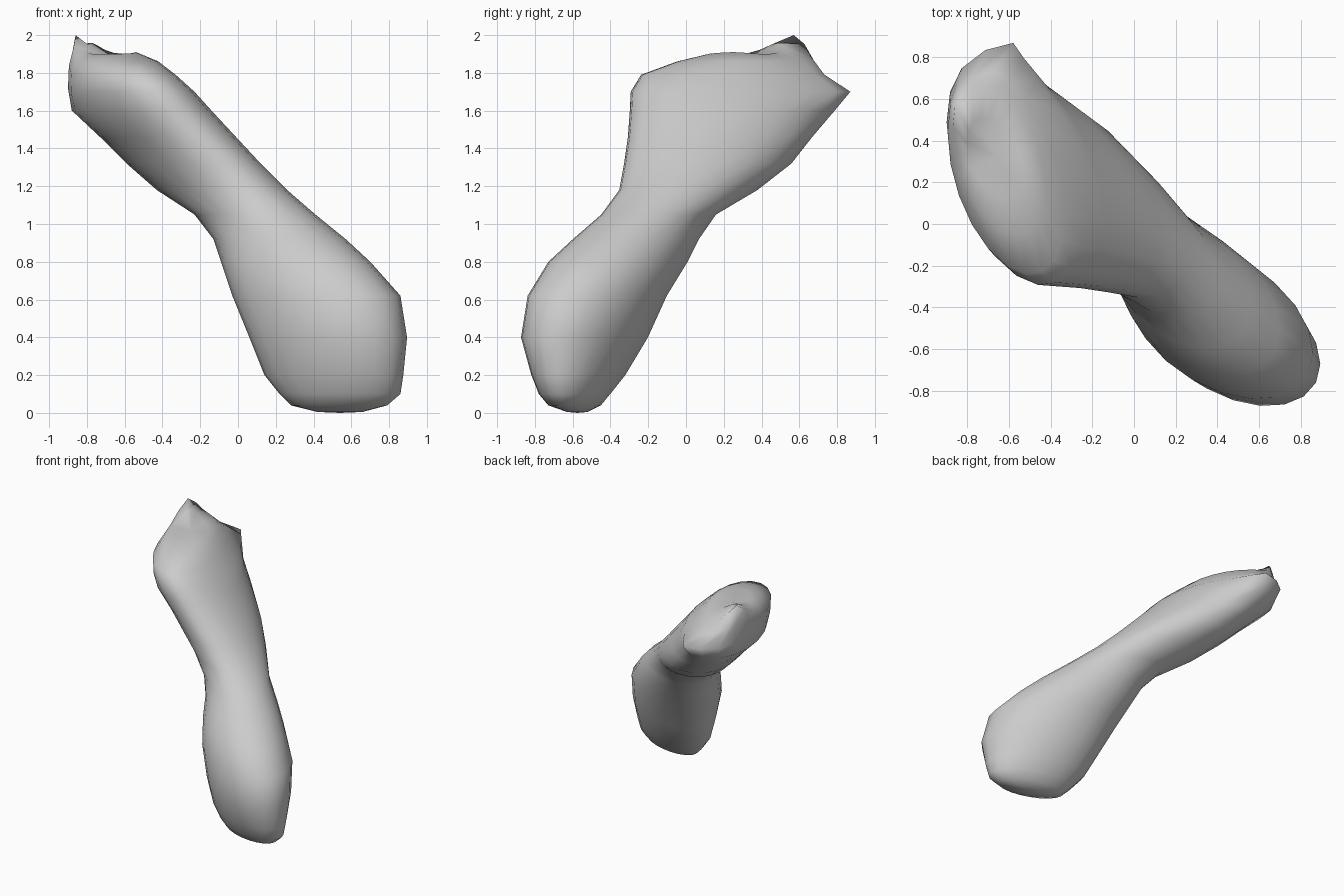
import bpy, bmesh, math
from mathutils import Vector

if "Cube" in bpy.data.objects:
    bpy.data.objects.remove(bpy.data.objects["Cube"])

# Horizontal cross-sections: z, x min, x max, y min, y max
SECTIONS = [
    (0.005, 0.42, 0.66, -0.63, -0.52),
    (0.04, 0.28, 0.79, -0.73, -0.45),
    (0.10, 0.22, 0.86, -0.78, -0.40),
    (0.20, 0.14, 0.875, -0.82, -0.32),
    (0.40, 0.06, 0.895, -0.875, -0.20),
    (0.62, -0.03, 0.86, -0.84, -0.10),
    (0.80, -0.09, 0.70, -0.73, 0.01),
    (0.92, -0.13, 0.57, -0.60, 0.07),
    (1.05, -0.23, 0.41, -0.45, 0.16),
    (1.18, -0.43, 0.26, -0.355, 0.38),
    (1.32, -0.59, 0.12, -0.33, 0.56),
    (1.46, -0.73, -0.01, -0.31, 0.67),
    (1.60, -0.88, -0.14, -0.30, 0.77),
    (1.70, -0.90, -0.23, -0.295, 0.82),
    (1.79, -0.895, -0.33, -0.24, 0.72),
    (1.86, -0.87, -0.42, -0.05, 0.65),
    (1.90, -0.80, -0.52, 0.12, 0.50),
]
SIDES = 20
SKEW = math.acos(-0.40)   # leans every section toward the back left

bm = bmesh.new()
rings = []
for z, x0, x1, y0, y1 in SECTIONS:
    ring = []
    for i in range(SIDES):
        t = 2 * math.pi * i / SIDES
        x = (x0 + x1) / 2 + (x1 - x0) / 2 * math.cos(t)
        y = (y0 + y1) / 2 + (y1 - y0) / 2 * math.cos(t - SKEW)
        ring.append(bm.verts.new((x, y, z)))
    rings.append(ring)

for a, b in zip(rings, rings[1:]):
    for i in range(SIDES):
        j = (i + 1) % SIDES
        bm.faces.new((a[i], a[j], b[j], b[i]))


# Close both ends with fans
def cap(ring, co):
    c = bm.verts.new(co)
    for i in range(SIDES):
        bm.faces.new((ring[i], ring[(i + 1) % SIDES], c))


cap(rings[0], (0.54, -0.575, 0.0))
cap(rings[-1], (-0.66, 0.32, 1.88))


# Pull the nearest vertex to a target, dragging its neighbours along softly
def pull(near, target, radius):
    near, target = Vector(near), Vector(target)
    v0 = min(bm.verts, key=lambda v: (v.co - near).length)
    origin, shift = v0.co.copy(), target - v0.co
    for v in bm.verts:
        v.co += shift * math.exp(-((v.co - origin).length / radius) ** 2)


pull((-0.82, 0.53, 1.86), (-0.86, 0.57, 2.0), 0.12)    # raised tip
pull((-0.66, 0.82, 1.70), (-0.58, 0.87, 1.70), 0.12)   # back point
pull((-0.54, 0.22, 1.90), (-0.54, 0.25, 1.91), 0.10)   # front ridge

bmesh.ops.recalc_face_normals(bm, faces=bm.faces)
mesh = bpy.data.meshes.new("bone_body")
bm.to_mesh(mesh)
bm.free()
body = bpy.data.objects.new("bone_body", mesh)
bpy.context.collection.objects.link(body)
for p in mesh.polygons:
    p.use_smooth = True
